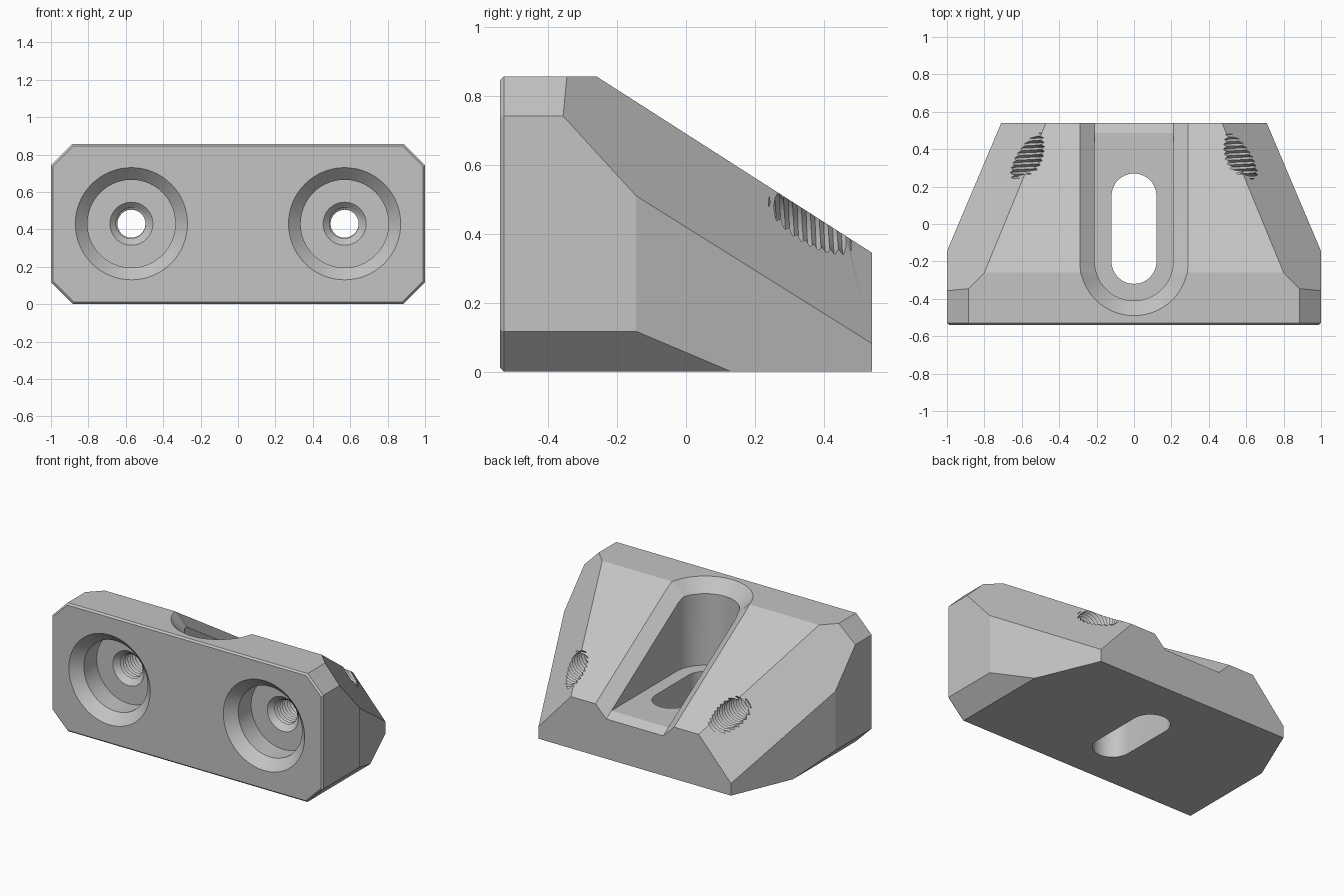
import bpy, bmesh, math
from mathutils import Vector

old = bpy.data.objects.get("Cube")
if old:
    bpy.data.objects.remove(old, do_unlink=True)

grey = bpy.data.materials.new("plain grey")
grey.use_nodes = True
colour = (0.55, 0.55, 0.55, 1)
grey.diffuse_color = colour
grey.node_tree.nodes["Principled BSDF"].inputs["Base Color"].default_value = colour

TOP, BACK = 0.857, 0.54
CREST, FALL = -0.26, 0.64          # where the rear slope begins, and its steepness
HOLE_X, HOLE_Z = 0.57, 0.43


def make_object(name, bm):
    bmesh.ops.recalc_face_normals(bm, faces=bm.faces[:])
    mesh = bpy.data.meshes.new(name)
    bm.to_mesh(mesh)
    bm.free()
    mesh.materials.append(grey)
    obj = bpy.data.objects.new(name, mesh)
    bpy.context.collection.objects.link(obj)
    return obj


def slice_off(bm, point, normal):
    geom = bm.verts[:] + bm.edges[:] + bm.faces[:]
    cut = bmesh.ops.bisect_plane(bm, geom=geom, dist=1e-5, plane_co=point,
                                 plane_no=normal, clear_outer=True)
    edges = [e for e in cut["geom_cut"] if isinstance(e, bmesh.types.BMEdge)]
    bmesh.ops.contextual_create(bm, geom=edges)


def surface_height(y):
    return TOP - FALL * max(0, y - CREST)


def wedge_body():
    bm = bmesh.new()
    bmesh.ops.create_cube(bm, size=1)
    for v in bm.verts:
        v.co = (v.co.x * 2, v.co.y * 2 * BACK, (v.co.z + 0.5) * TOP)
    slice_off(bm, Vector((0, CREST, TOP)), Vector((0, FALL, 1)))
    for s in (-1, 1):
        slice_off(bm, Vector((s, -0.145, 0)), Vector((s * 0.685, 0.29, 0)))
        slice_off(bm, Vector((s * 0.885, 0, TOP)), Vector((s, 0, 1)))
        slice_off(bm, Vector((s * 0.883, 0, 0)), Vector((s, 0, -1)))
        slice_off(bm, Vector((s * 0.8, CREST, TOP)), Vector((s * 0.212, 0.21, 0.192)))
    # fine bevel round the front face
    rim = [e for e in bm.edges if all(v.co.y < -BACK + 1e-4 for v in e.verts)]
    bmesh.ops.bevel(bm, geom=rim, offset=0.011, segments=1, affect='EDGES')
    return make_object("wedge_block", bm)


def u_outline(radius, centre, end, steps=24):
    """Half widths along y of a channel with a round front end."""
    angles = [math.radians(1 + 89 * i / steps) for i in range(steps + 1)]
    pts = [(radius * math.sin(a), centre - radius * math.cos(a)) for a in angles]
    return pts + [(radius, end)]


def channel_cutter(name, lower, upper, low_z, high_z):
    """Loft of four-point stations between a lower and an upper outline."""
    bm = bmesh.new()
    rows = []
    for (a, ya), (b, yb) in zip(lower, upper):
        za, zb = low_z(ya), high_z(yb)
        corners = ((-a, ya, za), (a, ya, za), (b, yb, zb), (-b, yb, zb))
        rows.append([bm.verts.new(c) for c in corners])
    for r, q in zip(rows, rows[1:]):
        for k in range(4):
            n = (k + 1) % 4
            bm.faces.new((r[k], r[n], q[n], q[k]))
    bm.faces.new(rows[0])
    bm.faces.new(rows[-1])
    bmesh.ops.triangulate(bm, faces=bm.faces[:])
    return make_object(name, bm)


def through_slot_cutter():
    bm = bmesh.new()
    ring = []
    for i in range(50):
        a = math.pi * (i if i < 25 else i - 1) / 24
        y = 0.15 if i < 25 else -0.2
        ring.append(bm.verts.new((0.12 * math.cos(a), y + 0.12 * math.sin(a), -0.1)))
    face = bm.faces.new(ring)
    up = bmesh.ops.extrude_face_region(bm, geom=[face])["geom"]
    bmesh.ops.translate(bm, vec=(0, 0, 0.6),
                        verts=[v for v in up if isinstance(v, bmesh.types.BMVert)])
    return make_object("through_slot_cutter", bm)


def counterbore_cutter(x):
    profile = [(0, -0.6), (0.36, -0.6), (0.235, -0.475), (0.235, -0.34),
               (0.115, -0.34), (0.075, -0.3), (0, -0.3)]
    bm = bmesh.new()
    pts = [bm.verts.new((x + r, y, HOLE_Z)) for r, y in profile]
    edges = [bm.edges.new(p) for p in zip(pts, pts[1:])]
    bmesh.ops.spin(bm, geom=pts + edges, cent=(x, 0, HOLE_Z), axis=(0, 1, 0),
                   angle=math.tau, steps=64, use_duplicate=False)
    bmesh.ops.remove_doubles(bm, verts=bm.verts[:], dist=1e-4)
    return make_object("counterbore_cutter", bm)


def thread_cutter(x, pitch=0.025, sides=32, rows=78):
    """Helical rod whose rows alternate between crest and root."""
    bm = bmesh.new()
    made = {}

    def vert(i, j):
        if i == sides:
            i, j = 0, j + 2
        if (i, j) not in made:
            a = math.tau * i / sides
            r = 0.092 if j % 2 else 0.075
            y = -0.325 + pitch * (j / 2 + i / sides)
            made[i, j] = bm.verts.new((x + r * math.cos(a), y, HOLE_Z + r * math.sin(a)))
        return made[i, j]

    for i in range(sides):
        for j in range(rows):
            bm.faces.new((vert(i, j), vert(i + 1, j), vert(i + 1, j + 1), vert(i, j + 1)))
    bmesh.ops.holes_fill(bm, edges=[e for e in bm.edges if e.is_boundary], sides=0)
    bmesh.ops.triangulate(bm, faces=bm.faces[:])
    return make_object("thread_cutter", bm)


def subtract(target, cutter):
    mod = target.modifiers.new("cut", 'BOOLEAN')
    mod.operation, mod.solver, mod.object = 'DIFFERENCE', 'EXACT', cutter
    bpy.context.view_layer.objects.active = target
    bpy.ops.object.modifier_apply(modifier=mod.name)
    bpy.data.objects.remove(cutter, do_unlink=True)


block = wedge_body()

# open channel down the rear slope, with its sloped lip and the slot in its floor
wall = u_outline(0.21, -0.2, 0.7)
subtract(block, channel_cutter("channel_cutter", wall, wall,
                               lambda y: 0.3, lambda y: 1.0))
subtract(block, channel_cutter("lip_cutter", wall, u_outline(0.34, -0.2, 0.7),
                               lambda y: surface_height(y) - 0.08,
                               lambda y: surface_height(y) + 0.05))
subtract(block, through_slot_cutter())

# two counterbored, threaded holes
for side in (-1, 1):
    subtract(block, counterbore_cutter(side * HOLE_X))
    subtract(block, thread_cutter(side * HOLE_X))

bpy.ops.object.select_all(action='DESELECT')
block.select_set(True)
bpy.context.view_layer.objects.active = block
bpy.ops.object.shade_smooth_by_angle(angle=math.radians(20))
